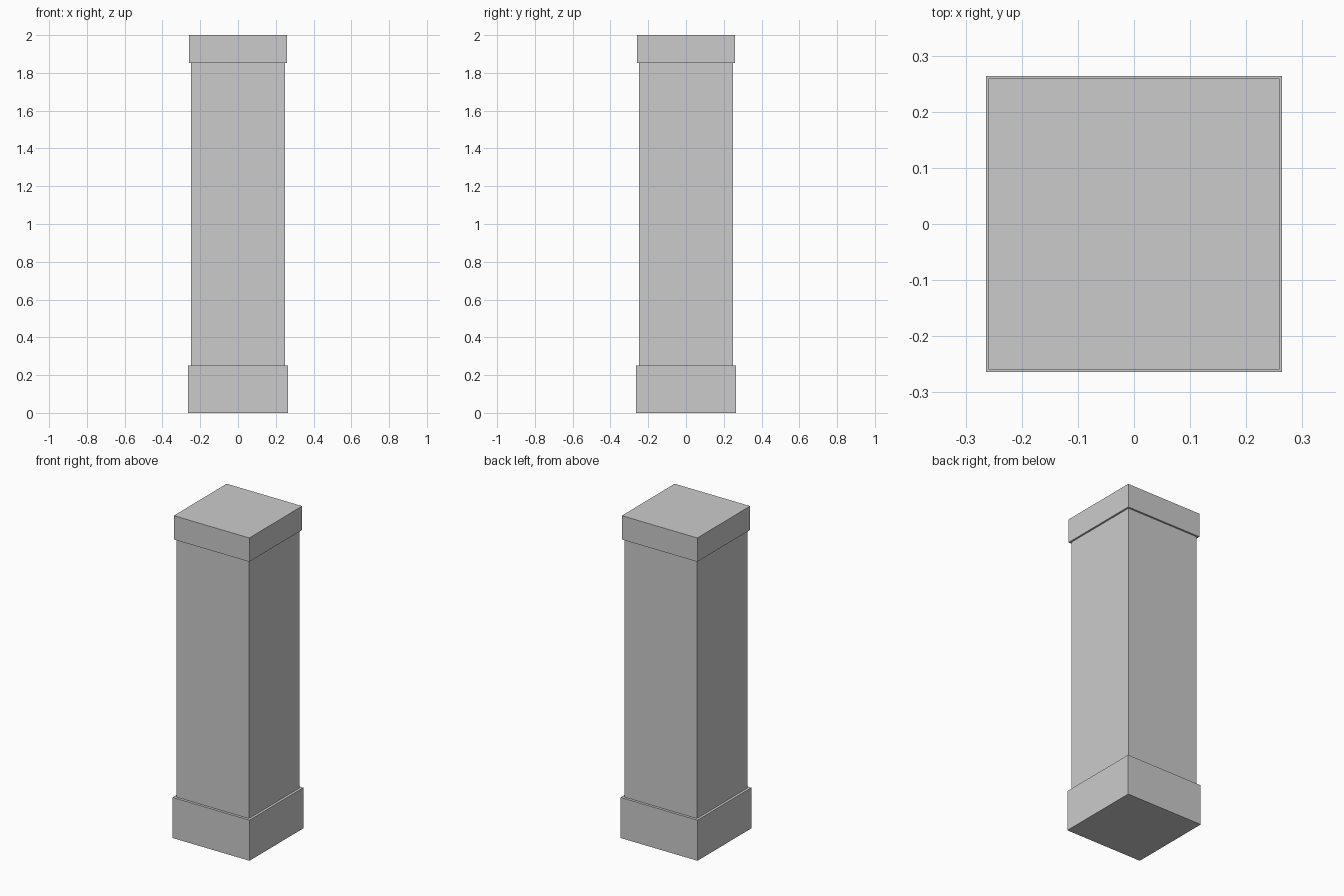
import bpy

if "Cube" in bpy.data.objects:
    bpy.data.objects.remove(bpy.data.objects["Cube"])


def box(name, half_width, z_bottom, z_top):
    """Square block centred on the vertical axis."""
    bpy.ops.mesh.primitive_cube_add(size=1, location=(0, 0, (z_bottom + z_top) / 2))
    obj = bpy.context.object
    obj.name = name
    obj.scale = (half_width * 2, half_width * 2, z_top - z_bottom)
    bpy.ops.object.transform_apply(location=False, rotation=False, scale=True)
    return obj


# Square pillar: plinth, shaft and cap
box("pillar_base", 0.264, 0.0, 0.252)
box("pillar_shaft", 0.248, 0.252, 1.852)
box("pillar_cap", 0.259, 1.852, 2.0)
